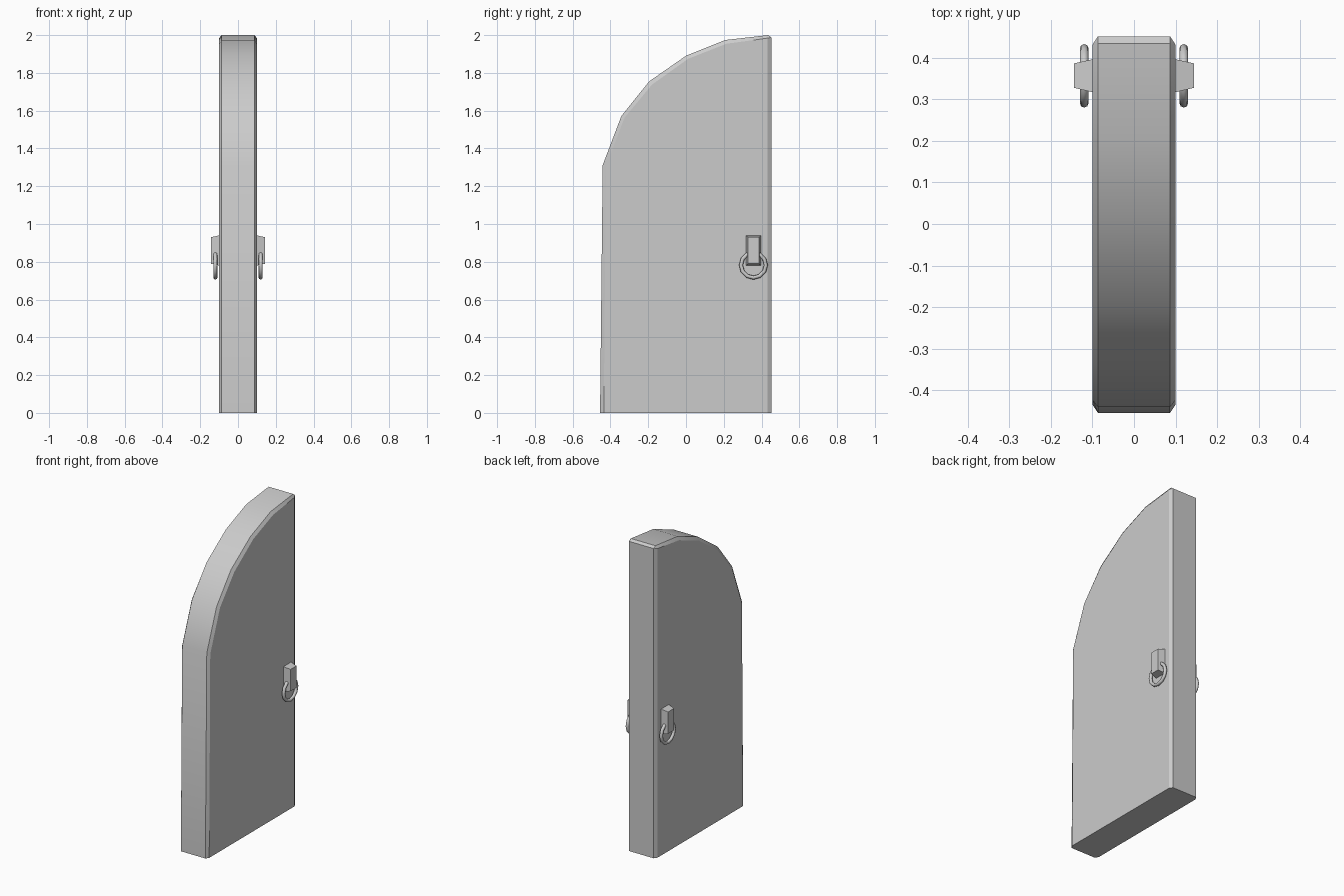
import bpy, bmesh
from math import pi, cos, sin, radians

if "Cube" in bpy.data.objects:
    bpy.data.objects.remove(bpy.data.objects["Cube"])


def make(name, verts, faces, angle=30, mirror=False):
    me = bpy.data.meshes.new(name)
    me.from_pydata(verts, [], faces)
    bm = bmesh.new()
    bm.from_mesh(me)
    bmesh.ops.remove_doubles(bm, verts=bm.verts, dist=1e-5)
    bmesh.ops.recalc_face_normals(bm, faces=bm.faces)
    bm.to_mesh(me)
    bm.free()
    ob = bpy.data.objects.new(name, me)
    bpy.context.collection.objects.link(ob)
    bpy.ops.object.select_all(action='DESELECT')
    ob.select_set(True)
    bpy.context.view_layer.objects.active = ob
    bpy.ops.object.shade_smooth_by_angle(angle=radians(angle))
    if mirror:
        ob.modifiers.new("Mirror", 'MIRROR').use_axis[0] = True
    return ob


# Door leaf: arched rim profile (y, z) with a smaller profile on each flat face
rim = [(-.455, 0), (.452, 0), (.452, 1.988), (.435, 2.0), (.208, 1.974),
       (.002, 1.892), (-.195, 1.755), (-.342, 1.572), (-.441, 1.312)]
face = [(-.435, 0), (.432, 0), (.432, 1.984), (.432, 1.984), (.213, 1.954),
        (.012, 1.875), (-.18, 1.738), (-.326, 1.562), (-.424, 1.303)]
n = len(rim)
loops = [(-.1, face), (-.087, rim), (.087, rim), (.1, face)]
verts = [(x, y, z) for x, prof in loops for y, z in prof]
faces = []
for k in range(3):
    for i in range(1, n):
        j = (i + 1) % n
        faces.append((k*n + i, k*n + j, (k+1)*n + j, (k+1)*n + i))
# flat bottom, and the two face caps (the doubled corner is skipped)
faces.append((0, n, 2*n, 3*n, 3*n + 1, 2*n + 1, n + 1, 1))
for k in (0, 3):
    faces.append([k*n + i for i in range(n) if i != 3])
make("door_leaf", verts, faces)

# Handle mount: tapered block on both sides
base = [(.317, .78), (.397, .78), (.397, .94), (.317, .94)]
tip = [(.328, .79), (.387, .79), (.387, .93), (.328, .93)]
verts = [(.098, y, z) for y, z in base] + [(.144, y, z) for y, z in tip]
faces = [(0, 1, 2, 3), (4, 5, 6, 7)]
faces += [(i, (i+1) % 4, 4 + (i+1) % 4, 4 + i) for i in range(4)]
make("handle_mount", verts, faces, mirror=True)

# Pull ring: low-poly torus on both sides
A, B, R, r = 12, 8, .066, .0105
verts, faces = [], []
for a in range(A):
    t = 2*pi*a/A
    for b in range(B):
        p = 2*pi*b/B
        d = R + r*cos(p)
        verts.append((.12 + r*sin(p), .357 + d*cos(t), .782 + d*sin(t)))
        a2, b2 = (a+1) % A, (b+1) % B
        faces.append((a*B + b, a2*B + b, a2*B + b2, a*B + b2))
make("pull_ring", verts, faces, angle=50, mirror=True)
